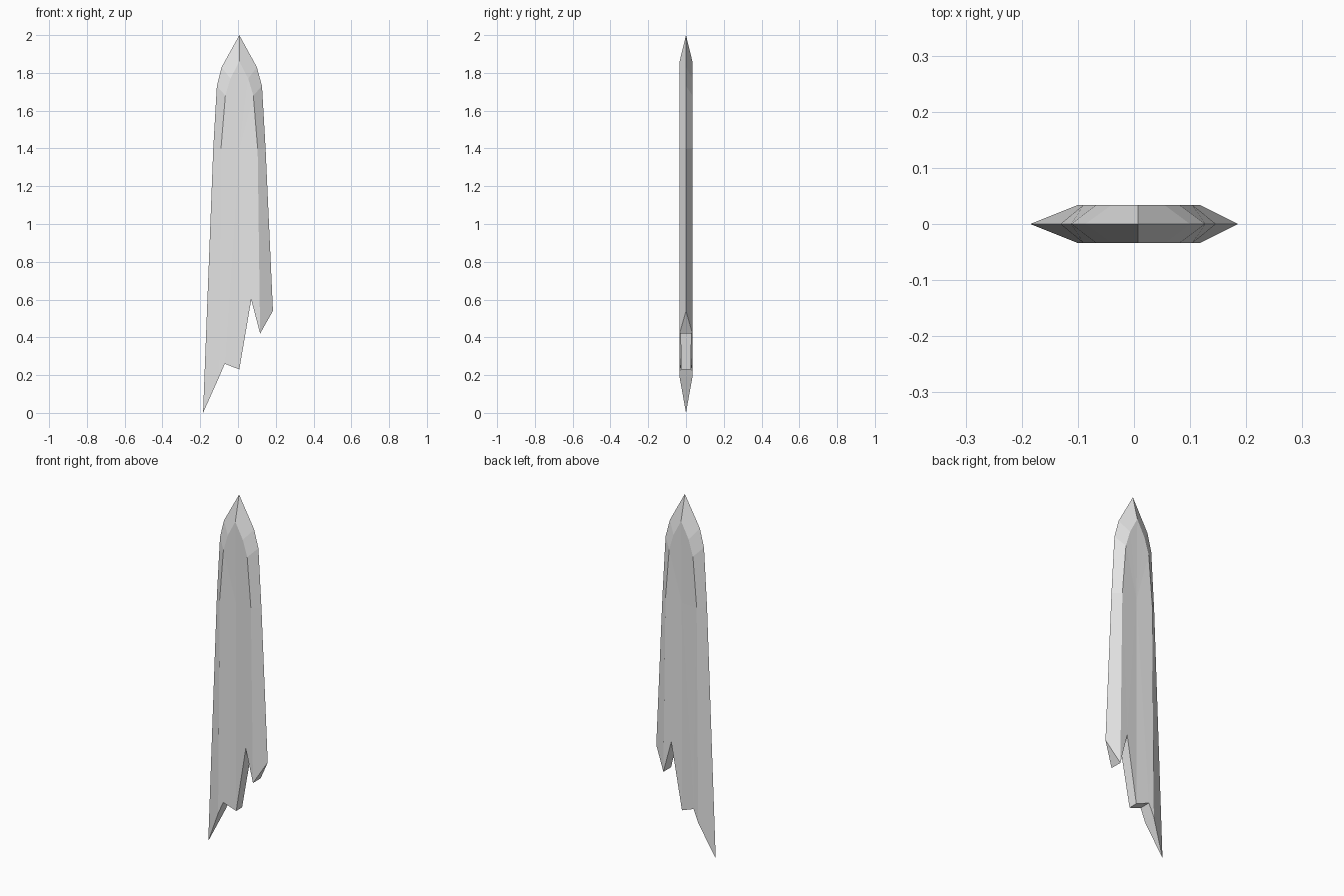
import bpy
import bmesh

cube = bpy.data.objects.get("Cube")
if cube:
    bpy.data.objects.remove(cube, do_unlink=True)

# Single steel colour
STEEL = (0.8, 0.8, 0.8, 1.0)
steel = bpy.data.materials.new("steel_grey")
steel.use_nodes = True
steel.diffuse_color = STEEL
steel.node_tree.nodes["Principled BSDF"].inputs["Base Color"].default_value = STEEL

MID = 0.007     # blade centre line
RIDGE = 0.034   # half thickness at the bevel ridge

# Profiles as (x, z), from the point down
edge_left = [(MID, 2.0), (-0.087, 1.83), (-0.112, 1.73), (-0.131, 1.4), (-0.185, 0)]
edge_right = [(MID, 2.0), (0.1, 1.83), (0.127, 1.73), (0.146, 1.4), (0.185, 0.54)]
ridge_left = [(MID, 1.86), (-0.04, 1.77), (-0.067, 1.68), (-0.09, 1.4), (-0.1, 0.19)]
ridge_right = [(MID, 1.86), (0.054, 1.77), (0.081, 1.68), (0.104, 1.4), (0.117, 0.42)]

bm = bmesh.new()
cache = {}


def vert(x, y, z):
    """Shared vertex, so both sides meet along the cutting edge."""
    key = (x, y, z)
    if key not in cache:
        cache[key] = bm.verts.new(key)
    return cache[key]


def build_side(side):
    """Bevels and hollow faces of one side; returns its broken lower rim."""
    def line(points, y):
        return [vert(x, side * y, z) for x, z in points]

    centre = [vert(MID, side * y, z) for y, z in
              ((RIDGE, 1.86), (0.028, 1.4), (0.026, 0.23))]
    notch_left = vert(-0.07, side * 0.032, 0.26)
    notch_right = vert(0.07, side * 0.031, 0.6)
    ends = []
    for edge, ridge, notch in ((edge_left, ridge_left, notch_left),
                               (edge_right, ridge_right, notch_right)):
        outer, inner = line(edge, 0.0), line(ridge, RIDGE)
        # Sharpened bevel
        for i in range(len(outer) - 1):
            bm.faces.new((outer[i], outer[i + 1], inner[i + 1], inner[i]))
        # Shallow hollow down the middle
        bm.faces.new(inner[:4] + [centre[1]])
        bm.faces.new((inner[3], inner[4], notch, centre[2], centre[1]))
        ends.append((outer[-1], inner[-1]))
    return [*ends[0], notch_left, centre[2], notch_right, ends[1][1], ends[1][0]]


front_rim = build_side(-1)
back_rim = build_side(1)

# Jagged broken end joins the two sides
for i in range(len(front_rim) - 1):
    corners = [front_rim[i], front_rim[i + 1], back_rim[i + 1], back_rim[i]]
    bm.faces.new(list(dict.fromkeys(corners)))

bmesh.ops.recalc_face_normals(bm, faces=bm.faces[:])
bmesh.ops.triangulate(bm, faces=[f for f in bm.faces if len(f.verts) > 4])
bmesh.ops.recalc_face_normals(bm, faces=bm.faces[:])

mesh = bpy.data.meshes.new("broken_blade")
bm.to_mesh(mesh)
bm.free()
mesh.materials.append(steel)
blade = bpy.data.objects.new("broken_blade", mesh)
bpy.context.collection.objects.link(blade)
